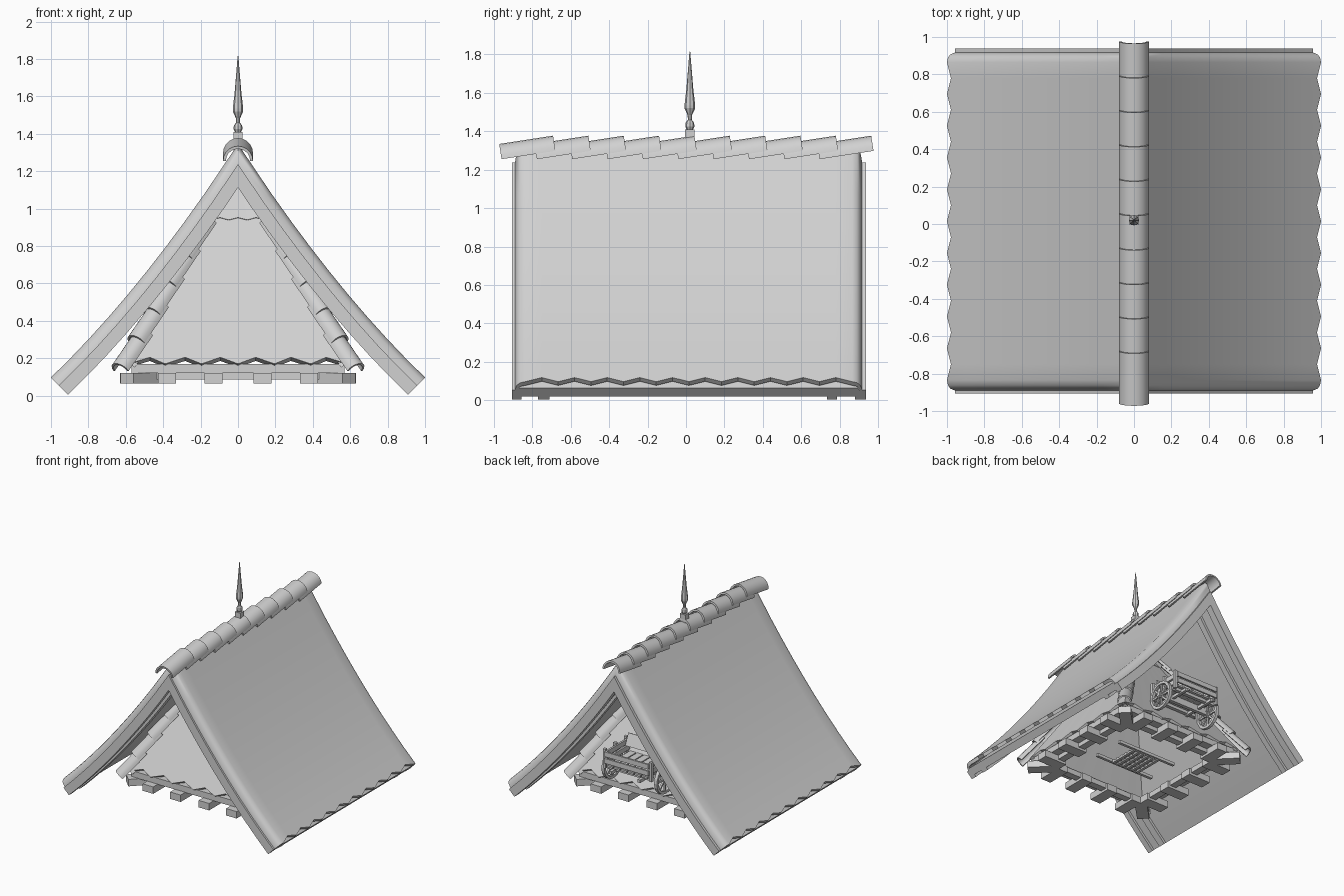
import bpy, bmesh, math
from mathutils import Vector, Matrix

if "Cube" in bpy.data.objects:
    bpy.data.objects.remove(bpy.data.objects["Cube"])

GREY = (0.64, 0.64, 0.64, 1)
clay = bpy.data.materials.new("light_grey")
clay.use_nodes = True
clay.diffuse_color = GREY
clay.node_tree.nodes["Principled BSDF"].inputs["Base Color"].default_value = GREY


def finish(name, bm, smooth=False):
    bmesh.ops.recalc_face_normals(bm, faces=bm.faces)
    mesh = bpy.data.meshes.new(name)
    bm.to_mesh(mesh)
    bm.free()
    ob = bpy.data.objects.new(name, mesh)
    bpy.context.collection.objects.link(ob)
    mesh.materials.append(clay)
    if smooth:
        bpy.ops.object.select_all(action='DESELECT')
        ob.select_set(True)
        bpy.context.view_layer.objects.active = ob
        bpy.ops.object.shade_smooth_by_angle(angle=math.radians(35))
    return ob


def box(bm, lo, hi, turn=None):
    lo, hi = Vector(lo), Vector(hi)
    m = Matrix.Translation((lo + hi) / 2)
    if turn:
        m = m @ turn
    return bmesh.ops.create_cube(bm, size=1, matrix=m @ Matrix.Diagonal((*(hi - lo), 1)))["verts"]


def loft(bm, rings):
    """Skin closed rings and cap both ends."""
    rows = [[bm.verts.new(p) for p in r] for r in rings]
    n = len(rows[0])
    for a, b in zip(rows, rows[1:]):
        for i in range(n):
            bm.faces.new((a[i], a[(i + 1) % n], b[(i + 1) % n], b[i]))
    bm.faces.new(rows[0])
    bm.faces.new(rows[-1])


def arch(bm, start, end, radius, thick=0.015, steps=10):
    """Half-round tile running from start to end."""
    start, end = Vector(start), Vector(end)
    along = (end - start).normalized()
    side = along.cross(Vector((0, 0, 1))).normalized()
    up = side.cross(along)
    angles = [math.pi * i / steps for i in range(steps + 1)]
    section = [(math.cos(a) * radius, math.sin(a) * radius) for a in angles]
    r = radius - thick
    section += [(math.cos(a) * r, math.sin(a) * r) for a in reversed(angles)]
    loft(bm, [[p + side * u + up * v for u, v in section] for p in (start, end)])


# Roof cross-section: a sagging slope from ridge to eave
slope = [(x, 1.345 - 1.535 * x + 0.287 * x * x) for x in [0] + [0.18 + 0.82 * i / 8 for i in range(9)]]


def offset(depth, trim=0):
    """Half-profile pushed inward; trim shortens the eave end."""
    out = []
    for i, (x, z) in enumerate(slope):
        a = Vector(slope[max(i - 1, 0)])
        b = Vector(slope[min(i + 1, len(slope) - 1)])
        t = (b - a).normalized()
        p = Vector((x, z)) + Vector((t.y, -t.x)) * depth
        if i == 0:
            p = Vector((0, z - depth / t.x))
        if i == len(slope) - 1:
            p -= t * trim
        out.append(p)
    return out


def band(y, outer, inner, trim=0):
    """Closed ring across both slopes at one y."""
    ring = []
    for prof, flip in ((offset(outer, trim), 1), (offset(inner, trim), -1)):
        row = [(-p.x, y, p.y) for p in reversed(prof)] + [(p.x, y, p.y) for p in prof[1:]]
        ring += row[::flip]
    return ring


# Tile skin with rolled verges and toothed eaves
bm = bmesh.new()
rings = [band(-0.89, 0.06, 0.07), band(-0.88, 0.025, 0.06), band(-0.862, 0.008, 0.035)]
teeth = 20
for i in range(teeth + 1):
    rings.append(band(-0.835 + 1.7 * i / teeth, 0, 0.028, 0.03 * (i % 2)))
rings += [band(0.89, 0.008, 0.035), band(0.906, 0.025, 0.06), band(0.917, 0.06, 0.07)]
loft(bm, rings)
finish("main_roof", bm, True)

# Deck under the tiles, and rafter boards at both gable ends
for name, y0, y1, top, bottom in (("roof_deck", -0.88, 0.9, 0.045, 0.108),
                                  ("front_barge_board", -0.905, -0.855, 0.06, 0.13),
                                  ("front_inner_rafter", -0.77, -0.71, 0.06, 0.13),
                                  ("back_inner_rafter", 0.735, 0.785, 0.06, 0.13),
                                  ("back_barge_board", 0.88, 0.938, 0.06, 0.13)):
    bm = bmesh.new()
    loft(bm, [band(y0, top, bottom), band(y1, top, bottom)])
    finish(name, bm, True)

# Overlapping ridge tiles
bm = bmesh.new()
for i in range(10):
    y = -0.96 + 0.184 * i
    arch(bm, (0, y, 1.255), (0, y + 0.28, 1.298), 0.08)
finish("ridge_tiles", bm, True)

# Finial: turned spindle on a square block
bm = bmesh.new()
box(bm, (-0.025, -0.005, 1.3), (0.025, 0.045, 1.41))
outline = [(0.012, 1.4), (0.024, 1.425), (0.022, 1.445), (0.01, 1.46), (0.012, 1.485),
           (0.028, 1.52), (0.028, 1.535), (0.018, 1.62), (0.002, 1.815)]
loft(bm, [[(r * math.cos(math.tau * k / 8), 0.02 + r * math.sin(math.tau * k / 8), z)
           for k in range(8)] for r, z in outline])
finish("finial", bm)
bm = bmesh.new()
bmesh.ops.create_cone(bm, segments=4, radius1=0.118, radius2=0.01, depth=0.16,
                      matrix=Matrix.Translation((0, 0.02, 1.245)) @ Matrix.Diagonal((1, 0.5, 1, 1)))
finish("finial_saddle", bm)

# Inner pyramid roof: four toothed sheets, and a cap
bm = bmesh.new()
cap = bmesh.new()


def sheet(target, turn, half, low, high_half, high, count, tooth):
    rows = []
    for h, z, t in ((half, low, tooth), (high_half, high, 0)):
        row = []
        for i in range(count + 1):
            k = t * (i % 2)
            w = h - k * 0.56
            row.append(target.verts.new(turn @ Vector((w * (2 * i / count - 1), -w, z + k))))
        rows.append(row)
    for i in range(count):
        target.faces.new((rows[0][i], rows[0][i + 1], rows[1][i + 1], rows[1][i]))


for q in range(4):
    turn = Matrix.Rotation(q * math.pi / 2, 4, 'Z')
    sheet(bm, turn, 0.585, 0.17, 0.02, 1.16, 12, 0.035)
    sheet(cap, turn, 0.15, 0.94, 0.01, 1.18, 6, 0.012)
for name, mesh, thick in (("inner_roof", bm, 0.04), ("inner_roof_cap", cap, 0.02)):
    ob = finish(name, mesh)
    mod = ob.modifiers.new("thickness", 'SOLIDIFY')
    mod.thickness = thick

# Hip tiles down the four corners
bm = bmesh.new()
count = 6
for sx in (-1, 1):
    for sy in (-1, 1):
        foot, head = Vector((sx * 0.61, sy * 0.61, 0.12)), Vector((sx * 0.1, sy * 0.1, 1.02))
        step = (head - foot) / count
        lift = Vector((sx, sy, 0.8)).normalized() * 0.025
        for i in range(count):
            p = foot + step * i
            arch(bm, p + lift, p + step * 1.35, 0.058, 0.012, 8)
finish("hip_tiles", bm, True)

# Square base frame with projecting joist ends, one diagonal at each corner
bm = bmesh.new()
joists = bmesh.new()
for q in range(4):
    turn = Matrix.Rotation(q * math.pi / 2, 4, 'Z')
    diagonal = Matrix.Rotation((q + 0.5) * math.pi / 2, 4, 'Z')
    bars = box(bm, (-0.57, -0.57, 0.12), (0.57, -0.49, 0.17))
    bars += box(bm, (-0.5, -0.5, 0.085), (0.5, -0.44, 0.13))
    bmesh.ops.transform(bm, matrix=turn, verts=bars)
    ends = []
    for x in (-0.38, -0.13, 0.13, 0.38):
        ends += box(joists, (x - 0.048, -0.63, 0.065), (x + 0.048, -0.42, 0.122))
    bmesh.ops.transform(joists, matrix=turn, verts=ends)
    corner = box(joists, (-0.048, -0.84, 0.065), (0.048, -0.6, 0.122))
    bmesh.ops.transform(joists, matrix=diagonal, verts=corner)
finish("base_frame", bm)
finish("joist_ends", joists)

# Small grate hung in the middle of the frame
bm = bmesh.new()
for i in range(6):
    t = -0.12 + 0.048 * i
    box(bm, (t - 0.012, -0.11, 0.09), (t + 0.012, 0.15, 0.105))
    box(bm, (-0.13, t + 0.01, 0.1), (0.13, t + 0.03, 0.115))
for y in (-0.12, 0.15):
    box(bm, (-0.28, y - 0.012, 0.1), (0.28, y + 0.012, 0.125))
finish("hanging_grate", bm)

# Cart at the back: slatted body
bm = bmesh.new()
for i in range(6):
    x = -0.16 + 0.064 * i
    box(bm, (x - 0.028, 0.46, 0.38), (x + 0.028, 0.77, 0.395))
for y in (0.5, 0.62, 0.73):
    box(bm, (-0.2, y - 0.015, 0.355), (0.2, y + 0.015, 0.38))
for s in (-1, 1):
    for z in (0.41, 0.465):
        box(bm, (s * 0.195 - 0.008, 0.46, z), (s * 0.195 + 0.008, 0.77, z + 0.04))
    for y in (0.48, 0.62, 0.755):
        box(bm, (s * 0.21 - 0.012, y - 0.012, 0.36), (s * 0.21 + 0.012, y + 0.012, 0.52))
    box(bm, (s * 0.13 - 0.012, 0.42, 0.345), (s * 0.13 + 0.012, 0.8, 0.37))
for z in (0.41, 0.465):
    box(bm, (-0.2, 0.765, z), (0.2, 0.78, z + 0.04))
box(bm, (-0.18, 0.5, 0.46), (0.18, 0.515, 0.56), Matrix.Rotation(0.4, 4, 'X'))
box(bm, (-0.27, 0.605, 0.325), (0.27, 0.635, 0.355))
finish("cart_body", bm)

# Cart wheels: rim, hub and spokes
for name, x in (("cart_left_wheel", 0.24), ("cart_right_wheel", -0.24)):
    bm = bmesh.new()
    place = Matrix.Translation((x, 0.62, 0.34))
    rings = []
    for k in range(21):
        a = math.tau * k / 20
        rings.append([place @ Vector((dx, r * math.cos(a), r * math.sin(a)))
                      for dx, r in ((-0.013, 0.12), (0.013, 0.12), (0.013, 0.098), (-0.013, 0.098))])
    loft(bm, rings)
    for k in range(4):
        spoke = Matrix.Rotation(math.pi * k / 4, 4, 'X')
        box(bm, (x - 0.007, 0.612, 0.235), (x + 0.007, 0.628, 0.445), spoke)
    bmesh.ops.create_cone(bm, cap_ends=True, segments=10, radius1=0.028, radius2=0.028, depth=0.05,
                          matrix=place @ Matrix.Rotation(math.pi / 2, 4, 'Y'))
    finish(name, bm)
